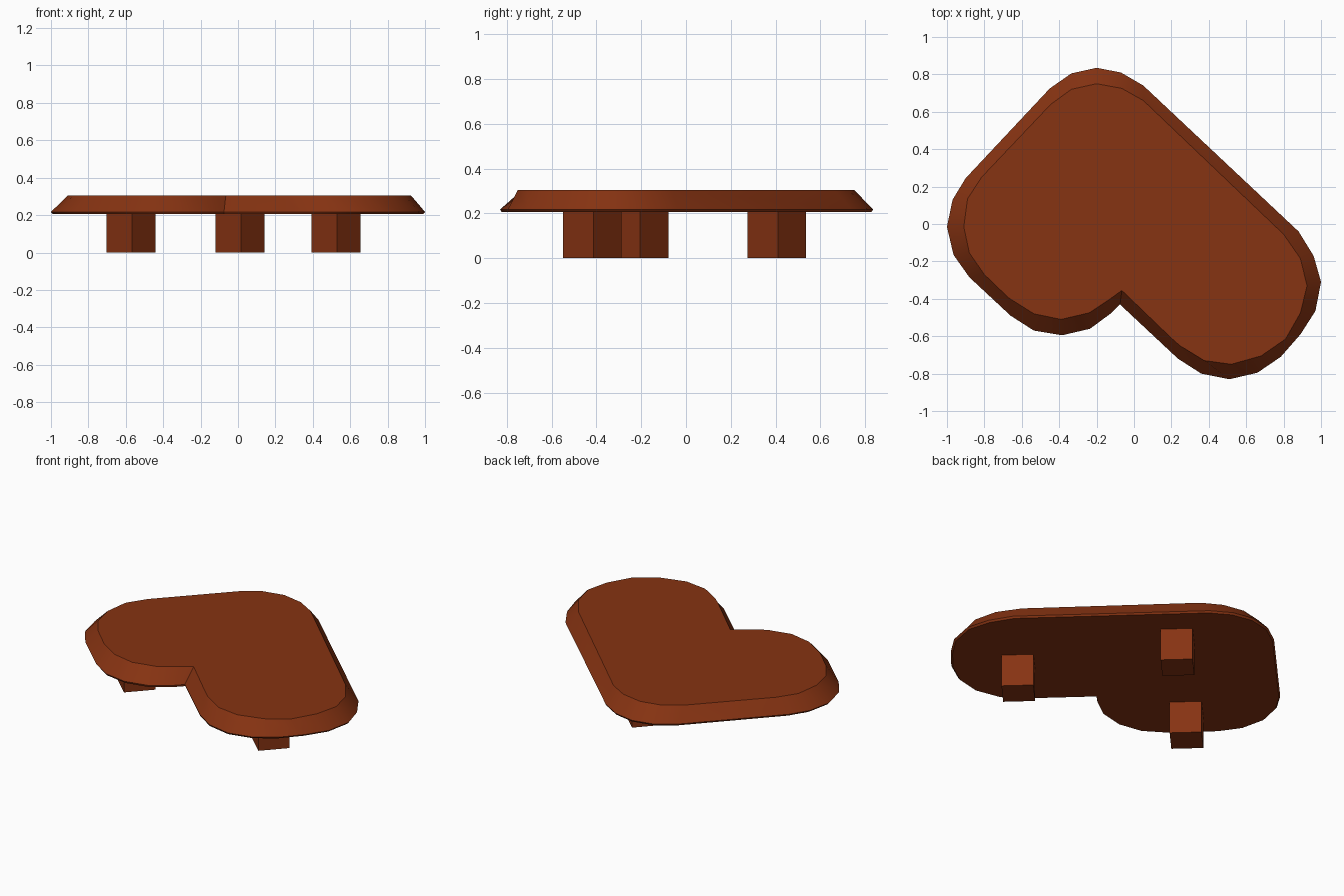
import bpy, bmesh, math

if "Cube" in bpy.data.objects:
    bpy.data.objects.remove(bpy.data.objects["Cube"])

brown = bpy.data.materials.new("reddish brown wood")
brown.diffuse_color = (0.24, 0.033, 0.006, 1)
brown.use_nodes = True
brown.node_tree.nodes["Principled BSDF"].inputs["Base Color"].default_value = brown.diffuse_color

# Board outline: widest edge (x, y) and the matching corner of the top face
RIM = [(-.20, .835), (-.07, .81), (.05, .74), (.88, -.04), (.96, -.17), (1, -.31),
       (.97, -.465), (.89, -.59), (.785, -.71), (.66, -.795), (.51, -.83), (.36, -.80),
       (.235, -.72), (-.075, -.43), (-.12, -.475), (-.235, -.56), (-.385, -.595),
       (-.535, -.57), (-.66, -.49), (-.88, -.285), (-.965, -.165), (-1, -.015),
       (-.97, .13), (-.90, .245), (-.45, .725), (-.335, .805)]
TOP = [(-.20, .75), (-.065, .725), (.05, .66), (.80, -.055), (.89, -.185), (.925, -.33),
       (.89, -.475), (.81, -.615), (.68, -.705), (.52, -.75), (.375, -.73), (.245, -.65),
       (.20, -.61), (-.065, -.355), (-.12, -.395), (-.24, -.475), (-.39, -.51),
       (-.535, -.48), (-.67, -.395), (-.80, -.27), (-.88, -.155), (-.91, -.015),
       (-.89, .135), (-.815, .25), (-.445, .64), (-.335, .72)]


def finish(obj_name, bm):
    bmesh.ops.recalc_face_normals(bm, faces=bm.faces)
    mesh = bpy.data.meshes.new(obj_name)
    bm.to_mesh(mesh)
    bm.free()
    mesh.materials.append(brown)
    obj = bpy.data.objects.new(obj_name, mesh)
    bpy.context.collection.objects.link(obj)
    return obj


# Tray board: small under-bevel, sharp rim, wide sloping side, flat top
bm = bmesh.new()
levels = [([(x * .99, y * .99) for x, y in RIM], .205), (RIM, .217), (TOP, .305)]
rings = [[bm.verts.new((x, y, z)) for x, y in pts] for pts, z in levels]
n = len(RIM)
for low, high in zip(rings, rings[1:]):
    for i in range(n):
        j = (i + 1) % n
        bm.faces.new((low[i], low[j], high[j], high[i]))
bm.faces.new(rings[0])
bm.faces.new(rings[-1])
board = finish("heart_shaped_board", bm)
bpy.ops.object.select_all(action='DESELECT')
board.select_set(True)
bpy.context.view_layer.objects.active = board
bpy.ops.object.shade_smooth_by_angle(angle=math.radians(30))


# Square legs turned corner-on to the front
def leg(obj_name, cx, cy, height=.207, half_diagonal=.131):
    bm = bmesh.new()
    corners = [math.radians(2 + 90 * k) for k in range(4)]
    base = bm.faces.new([bm.verts.new((cx + half_diagonal * math.cos(a),
                                       cy + half_diagonal * math.sin(a), 0)) for a in corners])
    up = bmesh.ops.extrude_face_region(bm, geom=[base], use_keep_orig=True)
    verts = [g for g in up["geom"] if isinstance(g, bmesh.types.BMVert)]
    bmesh.ops.translate(bm, verts=verts, vec=(0, 0, height))
    finish(obj_name, bm)


leg("left_leg", -.572, -.209)
leg("back_leg", .011, .405)
leg("right_leg", .524, -.418)
